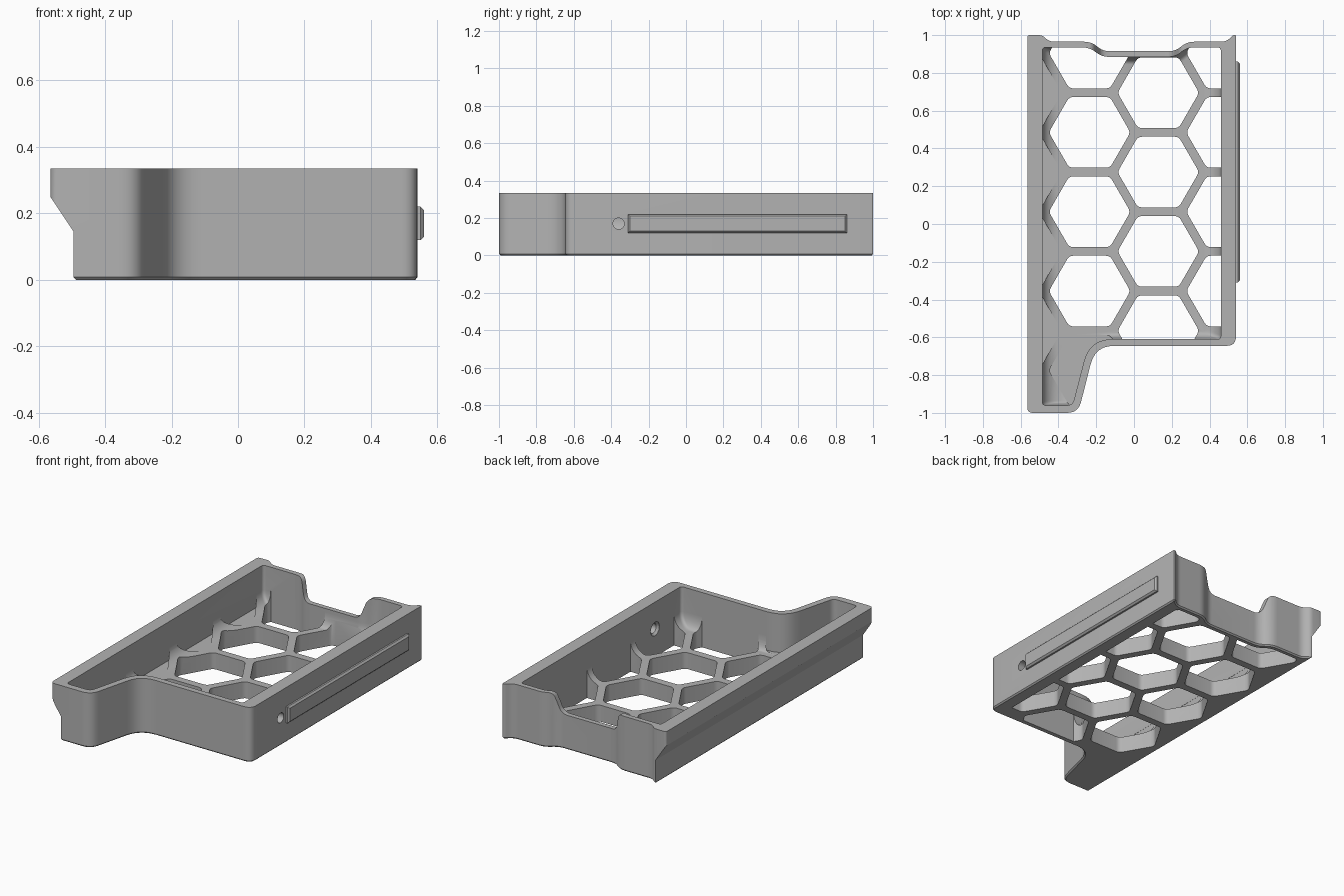
import bpy, bmesh, math
from mathutils import Vector

if "Cube" in bpy.data.objects:
    bpy.data.objects.remove(bpy.data.objects["Cube"])

HEIGHT, FLOOR, FILLET = 0.335, 0.10, 0.085

grey = bpy.data.materials.new("plain grey")
grey.use_nodes = True
COLOUR = (0.45, 0.45, 0.45, 1)
grey.diffuse_color = COLOUR
grey.node_tree.nodes["Principled BSDF"].inputs["Base Color"].default_value = COLOUR


def rounded(corners, steps=6):
    """Closed outline whose corners (x, y, tangent length) are rounded."""
    pts = []
    for i, (x, y, t) in enumerate(corners):
        p = Vector((x, y))
        before = Vector(corners[i - 1][:2])
        after = Vector(corners[(i + 1) % len(corners)][:2])
        a = p + (before - p).normalized() * t
        b = p + (after - p).normalized() * t
        for k in range(steps + 1):
            u = k / steps
            pts.append(a * (1 - u) ** 2 + p * 2 * u * (1 - u) + b * u * u)
    return pts


def inset(pts, d):
    """Move a counter-clockwise outline inwards by d."""
    out = []
    for i, p in enumerate(pts):
        t = (pts[(i + 1) % len(pts)] - pts[i - 1]).normalized()
        out.append(p + Vector((-t.y, t.x)) * d)
    return out


def polygon(cx, cy, r, n):
    return [Vector((cx + r * math.cos(math.tau * k / n), cy + r * math.sin(math.tau * k / n)))
            for k in range(n)]


PLACE = {"z": lambda p, h: (p.x, p.y, h),
         "y": lambda p, h: (p.x, h, p.y),
         "x": lambda p, h: (h, p.x, p.y)}


def loft(name, stacks, axis="z"):
    """One object from stacks of (outline, height) rings."""
    bm = bmesh.new()
    for rings in stacks:
        loops = [[bm.verts.new(PLACE[axis](p, h)) for p in pts] for pts, h in rings]
        for low, high in zip(loops, loops[1:]):
            for i in range(len(low)):
                j = (i + 1) % len(low)
                bm.faces.new((low[i], low[j], high[j], high[i]))
        bm.faces.new(loops[0][::-1])
        bm.faces.new(loops[-1])
    bmesh.ops.recalc_face_normals(bm, faces=bm.faces)
    mesh = bpy.data.meshes.new(name)
    bm.to_mesh(mesh)
    bm.free()
    mesh.materials.append(grey)
    obj = bpy.data.objects.new(name, mesh)
    bpy.context.collection.objects.link(obj)
    return obj


def combine(target, tool, operation="DIFFERENCE"):
    """Apply a boolean and discard the tool."""
    mod = target.modifiers.new("cut", "BOOLEAN")
    mod.operation, mod.solver, mod.object = operation, "EXACT", tool
    bpy.context.view_layer.objects.active = target
    bpy.ops.object.modifier_apply(modifier=mod.name)
    bpy.data.objects.remove(tool)


# Outer shell with a small bottom chamfer
outer = rounded([
    (-0.565, -1, 0.03), (-0.295, -1, 0.06), (-0.205, -0.645, 0.10), (0.54, -0.645, 0.05),
    (0.54, 1, 0.005), (0.525, 1, 0.008), (0.49, 0.965, 0.03), (0.28, 0.965, 0.04),
    (0.22, 0.915, 0.035), (-0.165, 0.915, 0.035), (-0.225, 0.965, 0.04),
    (-0.45, 0.965, 0.03), (-0.485, 1, 0.02), (-0.565, 1, 0.015)])
tray = loft("tray", [[(inset(outer, 0.008), 0), (outer, 0.008), (outer, HEIGHT)]])

# Cavity: each corner at the wall and at the floor, blended as a fillet
wall = [(-0.485, -0.96, 0.02), (-0.325, -0.96, 0.03), (-0.235, -0.61, 0.12), (0.46, -0.61, 0.02),
        (0.46, 0.935, 0.02), (0.28, 0.935, 0.04), (0.22, 0.885, 0.035), (-0.17, 0.885, 0.035),
        (-0.235, 0.935, 0.04), (-0.485, 0.935, 0.02)]
base = [(-0.40, -0.94, 0.01), (-0.35, -0.94, 0.015), (-0.255, -0.58, 0.12), (0.375, -0.57, 0.02),
        (0.375, 0.895, 0.02), (0.30, 0.895, 0.03), (0.24, 0.845, 0.03), (-0.19, 0.845, 0.03),
        (-0.25, 0.895, 0.03), (-0.40, 0.895, 0.02)]
rings = []
for k in range(9):
    a = math.pi / 2 * k / 8
    f = math.sin(a)
    f, rise = 1 - math.cos(math.pi / 2 - a), 1 - math.cos(a)
    blend = [tuple(w * (1 - f) + b * f for w, b in zip(cw, cb)) for cw, cb in zip(wall, base)]
    # f runs from one at the floor to nothing at the top of the fillet
    rings.append((rounded(blend), FLOOR + FILLET * rise))
rings.append((rounded(wall), HEIGHT + 0.1))
combine(tray, loft("cavity_cutter", [rings]))

# Long undercut along the right-hand side
undercut = [Vector(p) for p in ((-0.7, -0.1), (-0.48, -0.1), (-0.487, 0), (-0.495, 0.008),
                                (-0.495, 0.145), (-0.565, 0.25), (-0.7, 0.25))]
combine(tray, loft("undercut_cutter", [[(undercut, -1.1), (undercut, 1.1)]], "y"))

# Lowered middle of the back wall
dip = rounded([(-0.28, 0.5, 0.01), (-0.28, 0.336, 0.01), (-0.215, 0.336, 0.03),
               (-0.175, 0.21, 0.04), (0.20, 0.21, 0.04), (0.245, 0.336, 0.03),
               (0.30, 0.336, 0.01), (0.30, 0.5, 0.01)])
combine(tray, loft("dip_cutter", [[(dip, 0.86), (dip, 1.1)]], "y"))

# Honeycomb: open cells through the floor, shallow cells in the fillets
PITCH, RADIUS, TOP = 0.42, 0.216, FLOOR + FILLET + 0.003
STEP = PITCH * math.sqrt(3) / 2


def cell(column, cy, bottom):
    pts = rounded([(p.x, p.y, 0.022) for p in polygon(-0.235 + column * STEP, cy, RADIUS, 6)], 4)
    return [(pts, bottom), (pts, TOP)]


cells = [cell(c, (0.695 if c == 1 else 0.905) - PITCH * r, -0.1) for c in range(3) for r in range(4)]
cells += [cell(-1, 0.695 - PITCH * r, FLOOR - 0.001) for r in range(4)]
cells.append(cell(0, -0.775, FLOOR - 0.001))
honeycomb = loft("honeycomb_cutter", cells)
limit = inset(rounded(wall), -0.001)
combine(honeycomb, loft("limit", [[(limit, -0.05), (limit, 0.3)]]), "INTERSECT")
combine(tray, honeycomb)

# Countersunk hole in the side wall
hole = [(polygon(-0.36, 0.17, r, 24), x) for r, x in ((0.042, 0.44), (0.042, 0.462), (0.03, 0.475), (0.03, 0.6))]
combine(tray, loft("hole_cutter", [hole], "x"))

# Raised rail on the side wall
rail = [Vector(p) for p in ((-0.31, 0.12), (0.86, 0.12), (0.86, 0.22), (-0.31, 0.22))]
lip = [Vector((p.x + math.copysign(0.01, 0.275 - p.x), p.y + math.copysign(0.01, 0.17 - p.y)))
       for p in rail]
side_rail = loft("side_rail", [[(rail, 0.53), (rail, 0.55), (lip, 0.56)]], "x")

for obj in (tray, side_rail):
    bpy.ops.object.select_all(action="DESELECT")
    obj.select_set(True)
    bpy.context.view_layer.objects.active = obj
    bpy.ops.object.shade_smooth_by_angle(angle=math.radians(30))
